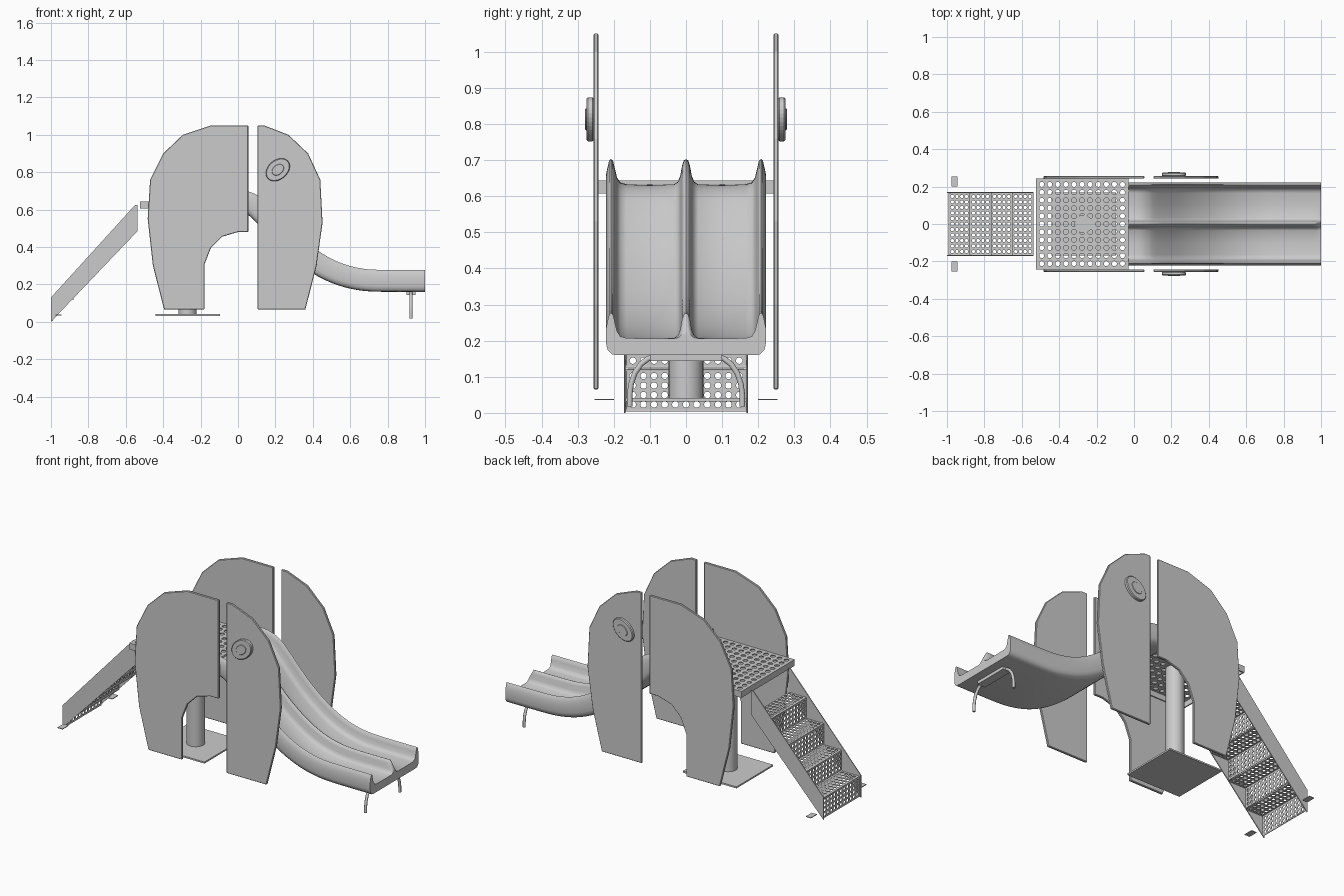
import bpy, bmesh
from math import sin, cos, pi, radians
from mathutils import Vector as V

if "Cube" in bpy.data.objects:
    bpy.data.objects.remove(bpy.data.objects["Cube"])


def new_obj(name, bm, smooth=None):
    bmesh.ops.recalc_face_normals(bm, faces=bm.faces)
    me = bpy.data.meshes.new(name)
    bm.to_mesh(me)
    bm.free()
    ob = bpy.data.objects.new(name, me)
    bpy.context.collection.objects.link(ob)
    if smooth:
        bpy.ops.object.select_all(action='DESELECT')
        ob.select_set(True)
        bpy.context.view_layer.objects.active = ob
        bpy.ops.object.shade_smooth_by_angle(angle=radians(smooth))
    return ob


def plate(name, pts, y0, y1, bevel=0):
    """Side-view (x, z) outline extruded from y0 to y1."""
    bm = bmesh.new()
    f = bm.faces.new([bm.verts.new((x, y0, z)) for x, z in pts])
    r = bmesh.ops.extrude_face_region(bm, geom=[f])
    bmesh.ops.translate(bm, vec=(0, y1 - y0, 0),
                        verts=[v for v in r['geom'] if isinstance(v, bmesh.types.BMVert)])
    ob = new_obj(name, bm)
    if bevel:
        m = ob.modifiers.new("bevel", 'BEVEL')
        m.width, m.segments = bevel, 1
    return ob


def box(name, x0, x1, y0, y1, z0, z1):
    return plate(name, [(x0, z0), (x1, z0), (x1, z1), (x0, z1)], y0, y1)


def tube(name, pts, r, n=16):
    cu = bpy.data.curves.new(name, 'CURVE')
    cu.dimensions, cu.bevel_depth, cu.use_fill_caps = '3D', r, True
    cu.bevel_resolution = n // 4
    s = cu.splines.new('POLY')
    s.points.add(len(pts) - 1)
    for p, c in zip(s.points, pts):
        p.co = (*c, 1)
    ob = bpy.data.objects.new(name, cu)
    bpy.context.collection.objects.link(ob)


def perforated(name, origin, u, v, nu, nv, r, margin, thick, n=12):
    """Sheet spanned by u and v with an nu x nv grid of round holes."""
    o, u, v = V(origin), V(u), V(v)
    lu, lv = u.length, v.length
    du, dv = u.normalized(), v.normalized()
    bm = bmesh.new()
    at = lambda a, b: bm.verts.new(o + du * a + dv * b)
    quad = lambda *ps: bm.faces.new([at(*p) for p in ps])
    cu, cv = (lu - 2 * margin) / nu, (lv - 2 * margin) / nv
    for i in range(nu):
        for j in range(nv):
            a, b = margin + (i + .5) * cu, margin + (j + .5) * cv
            ring, rim = [], []
            for k in range(n):
                t = 2 * pi * (k + .5) / n
                c, s = cos(t), sin(t)
                q = .5 / max(abs(c), abs(s))
                ring.append(at(a + r * c, b + r * s))
                rim.append(at(a + cu * q * c, b + cv * q * s))
            for k in range(n):
                m = (k + 1) % n
                bm.faces.new((ring[k], rim[k], rim[m], ring[m]))
    g = margin
    for a0, a1, b0, b1 in ((0, lu, 0, g), (0, lu, lv - g, lv), (0, g, g, lv - g), (lu - g, lu, g, lv - g)):
        quad((a0, b0), (a1, b0), (a1, b1), (a0, b1))
    bmesh.ops.remove_doubles(bm, verts=bm.verts, dist=1e-5)
    ob = new_obj(name, bm)
    m = ob.modifiers.new("thickness", 'SOLIDIFY')
    m.thickness, m.offset = thick, 0


# Animal-shaped side panels, eyes, stringers and ground tabs on both sides
rear = [(.055, 1.05), (-.145, 1.05), (-.295, 1.0), (-.4, .9), (-.47, .76), (-.483, .55), (-.455, .3),
        (-.395, .065), (-.18, .065), (-.18, .305), (-.145, .395), (-.085, .455), (0, .48), (.055, .48)]
head = [(.105, 1.05), (.14, 1.05), (.27, 1.0), (.375, .9), (.44, .76), (.452, .53), (.42, .3),
        (.36, .065), (.105, .065)]
stringer = [(-1, 0), (-1, .13), (-.55, .625), (-.537, .625), (-.537, .485)]


def ellipse(a, b, n=32):
    t0 = radians(40)
    return [(.213 + a * cos(t) * cos(t0) - b * sin(t) * sin(t0),
             .813 + a * cos(t) * sin(t0) + b * sin(t) * cos(t0))
            for t in (2 * pi * k / n for k in range(n))]


for side, s in (("near", -1), ("far", 1)):
    plate(side + "_rear_panel", rear, s * .242, s * .256, .003)
    plate(side + "_front_panel", head, s * .242, s * .256, .003)
    plate(side + "_eye", ellipse(.072, .052), s * .255, s * .275, .004)
    plate(side + "_pupil", ellipse(.036, .026, 24), s * .274, s * .279, .002)
    plate(side + "_stair_stringer", stringer, s * .167, s * .172)
    box(side + "_ground_tab", -.976, -.944, s * .2, s * .254, .035, .039)
    # Bent slide legs
    leg = [(.925, s * y, z) for y, z in ((.09, .155), (.105, .15), (.125, .135), (.142, .11),
                                         (.152, .08), (.156, .05), (.156, .018))]
    tube(side + "_slide_leg", leg, .008, 12)
    box(side + "_platform_flange", -.525, -.03, s * .236, s * .243, .607, .643)

# Perforated platform with end flanges
perforated("platform", (-.525, -.243, .641), (.495, 0, 0), (0, .486, 0), 11, 11, .0135, .01, .005)
box("platform_rear_flange", -.525, -.519, -.243, .243, .607, .643)
box("platform_front_flange", -.036, -.03, -.243, .243, .607, .643)

# Stairs: perforated treads and risers
run, rise = .113, .1215
for i in range(4):
    x, z = -.99 + i * run, i * rise
    perforated(f"tread_{i + 1}", (x, -.168, z + rise), (run, 0, 0), (0, .336, 0), 4, 11, .009, .006, .003)
    perforated(f"riser_{i + 1}", (x, -.168, z + .004), (0, .336, 0), (0, 0, rise - .004), 11, 4, .009, .006, .003)

# Support post and base plate
bm = bmesh.new()
bmesh.ops.create_cone(bm, cap_ends=True, segments=32, radius1=.048, radius2=.048, depth=.6)
bmesh.ops.translate(bm, verts=bm.verts, vec=(-.27, 0, .338))
new_obj("post", bm, 40)
box("base_plate", -.44, -.097, -.168, .168, .032, .041)

# Slide: double-lane cross-section swept along a smooth path
half = [(0, .07), (.006, .067), (.011, .052), (.016, .025), (.022, .009), (.034, .001), (.1, 0), (.165, .001),
        (.182, .006), (.191, .02), (.197, .045), (.202, .066), (.208, .071), (.213, .066), (.218, .045),
        (.221, .03), (.221, -.015), (.217, -.032), (.205, -.044), (.19, -.046), (0, -.046)]
section = half + [(-y, h) for y, h in half[-2:0:-1]]
path = [(-.03, .632), (.03, .629), (.075, .612), (.12, .574), (.25, .435), (.35, .349), (.45, .283),
        (.55, .239), (.65, .215), (.75, .207), (.95, .206), (1.0, .206)]
P = [V(p) for p in path]
P = [P[0] * 2 - P[1]] + P + [P[-1] * 2 - P[-2]]
line = []
for k in range(1, len(P) - 2):
    a, b, c, d = P[k - 1:k + 3]
    for j in range(4):
        t = j / 4
        line.append(.5 * (2 * b + (c - a) * t + (2 * a - 5 * b + 4 * c - d) * t * t
                          + (3 * b - a - 3 * c + d) * t ** 3))
line.append(P[-2])
bm = bmesh.new()
rings = []
for i, p in enumerate(line):
    t = (line[min(i + 1, len(line) - 1)] - line[max(i - 1, 0)]).normalized()
    # the centre ridge fades out at the very end
    fade = max(0, min(1, (1.0 - p.x) / .035 + .25))
    ring = []
    for y, h in section:
        if abs(y) < .05 and h > 0:
            h *= fade
        ring.append(bm.verts.new((p.x - t.y * h, y, p.y + t.x * h)))
    rings.append(ring)
n = len(section)
for a, b in zip(rings, rings[1:]):
    for k in range(n):
        bm.faces.new((a[k], a[(k + 1) % n], b[(k + 1) % n], b[k]))
bm.faces.new(rings[0])
bm.faces.new(rings[-1])
new_obj("slide", bm, 50)

# Bracket under the slide end
box("slide_bracket", .9, .95, -.1, .1, .143, .162)
